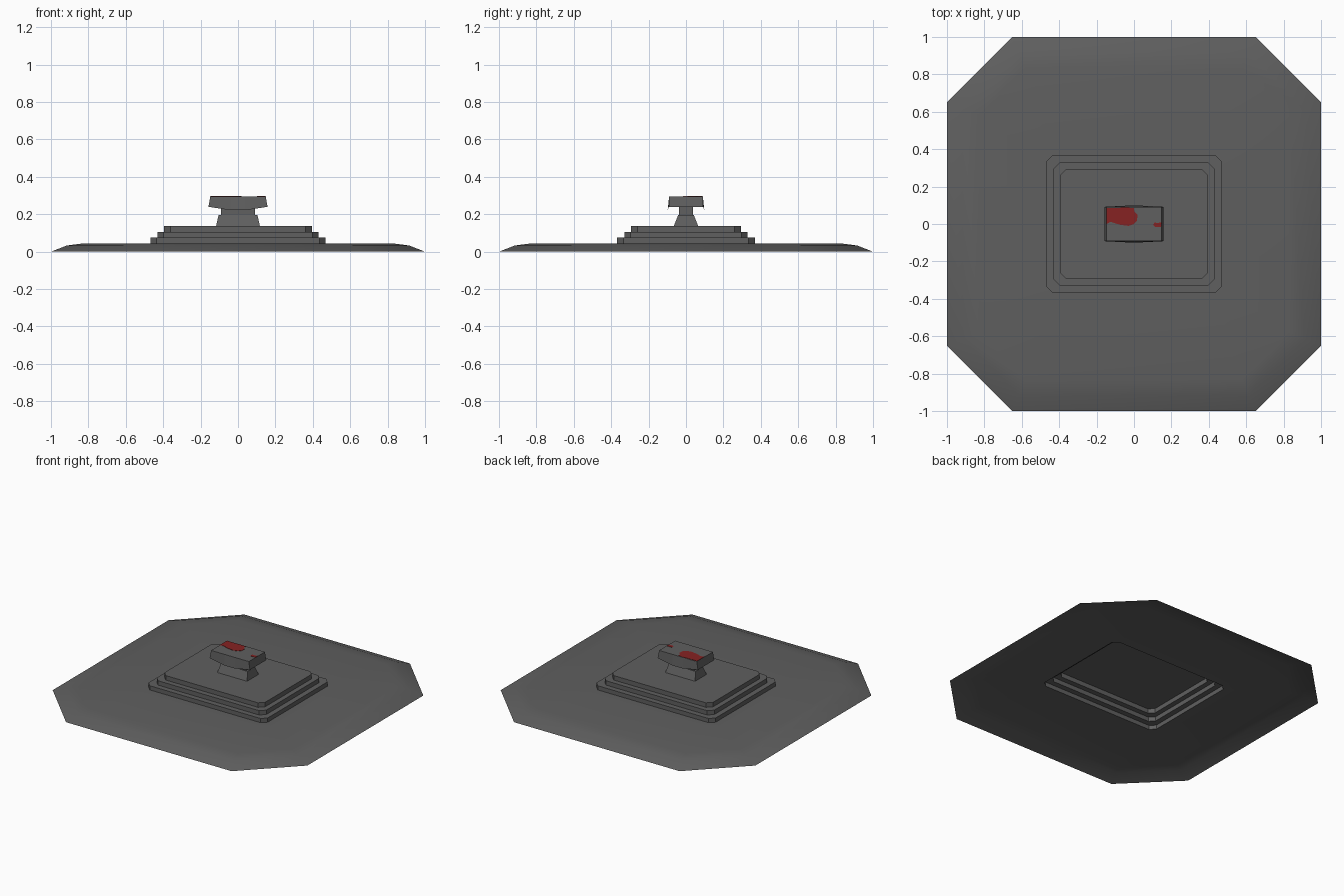
import bpy, bmesh

if "Cube" in bpy.data.objects:
    bpy.data.objects.remove(bpy.data.objects["Cube"])


def material(name, rgb):
    m = bpy.data.materials.new(name)
    m.diffuse_color = (*rgb, 1)
    m.use_nodes = True
    m.node_tree.nodes["Principled BSDF"].inputs["Base Color"].default_value = m.diffuse_color
    return m


STONE = material("dark grey stone", (0.115, 0.115, 0.115))
RED = material("dark red stain", (0.24, 0.016, 0.016))


def octagon(hx, hy, c, z):
    """Rectangle loop with cut corners, counter-clockwise."""
    return [(hx, -hy + c, z), (hx, hy - c, z), (hx - c, hy, z), (-hx + c, hy, z),
            (-hx, hy - c, z), (-hx, -hy + c, z), (-hx + c, -hy, z), (hx - c, -hy, z)]


def rect(hx, hy, z):
    return [(-hx, -hy, z), (hx, -hy, z), (hx, hy, z), (-hx, hy, z)]


def loft(name, loops, mat, cap_top=True, cap_bottom=False):
    """Skin a stack of loops running from bottom/outside to top/inside."""
    bm = bmesh.new()
    rings = [[bm.verts.new(p) for p in loop] for loop in loops]
    n = len(rings[0])
    for a, b in zip(rings, rings[1:]):
        for i in range(n):
            j = (i + 1) % n
            bm.faces.new((a[i], a[j], b[j], b[i]))
    if cap_top:
        bm.faces.new(rings[-1])
    if cap_bottom:
        bm.faces.new(rings[0][::-1])
    me = bpy.data.meshes.new(name)
    bm.to_mesh(me)
    bm.free()
    me.materials.append(mat)
    ob = bpy.data.objects.new(name, me)
    bpy.context.collection.objects.link(ob)
    return ob


# Low mound: open underneath, rounded rim, opening where the steps rise
rim = [(0.0, 0.0), (0.085, 0.033), (0.17, 0.044)]
mound = [octagon(1 - d, 1 - d, 0.35 - 0.586 * d, z) for d, z in rim]
mound.append(octagon(0.468, 0.368, 0.035, 0.045))
base = loft("ground_mound", mound, STONE, cap_top=False)
bpy.context.view_layer.objects.active = base
base.select_set(True)
bpy.ops.object.shade_smooth_by_angle()

# Three hollow steps
steps = []
for hx, hy, z0, z1 in [(0.468, 0.368, 0.045, 0.075),
                       (0.43, 0.33, 0.075, 0.106),
                       (0.395, 0.293, 0.106, 0.138)]:
    steps += [octagon(hx, hy, 0.033, z0), octagon(hx, hy, 0.033, z1)]
loft("steps", steps, STONE)

# Tapered foot and narrower neck
loft("pedestal_foot", [rect(0.117, 0.065, 0.138), rect(0.104, 0.042, 0.196)], STONE)
loft("pedestal_neck", [rect(0.09, 0.038, 0.196), rect(0.09, 0.038, 0.243)], STONE)


# Table top: long sides hang lower in the middle
def slab_loop(hx, hy, bulge, z, sag):
    front = [(-hx, -hy, z), (-0.04, -hy - bulge, z - sag),
             (0.04, -hy - bulge, z - sag), (hx, -hy, z)]
    return front + [(-x, -y, zz) for x, y, zz in front]


loft("table_top", [slab_loop(0.158, 0.092, 0.006, 0.24, 0.018),
                   slab_loop(0.148, 0.09, 0.0, 0.296, 0.0)], STONE)
loft("table_underside", [rect(0.157, 0.092, 0.242)], STONE,
     cap_top=False, cap_bottom=True)

# Stains: thin plates on the table top
stains = {
    "large_stain": [(-0.147, 0.0), (-0.125, 0.012), (-0.105, 0.005), (-0.075, -0.004),
                    (-0.03, -0.01), (0.0, 0.0), (0.017, 0.02), (0.018, 0.05),
                    (0.002, 0.065), (0.0, 0.085), (-0.05, 0.089), (-0.09, 0.085),
                    (-0.147, 0.086)],
    "small_stain": [(0.102, -0.005), (0.115, -0.016), (0.145, -0.016),
                    (0.147, 0.009), (0.13, 0.006), (0.11, 0.007)],
}
for name, pts in stains.items():
    loft(name, [[(x, y, z) for x, y in pts] for z in (0.295, 0.298)], RED)
